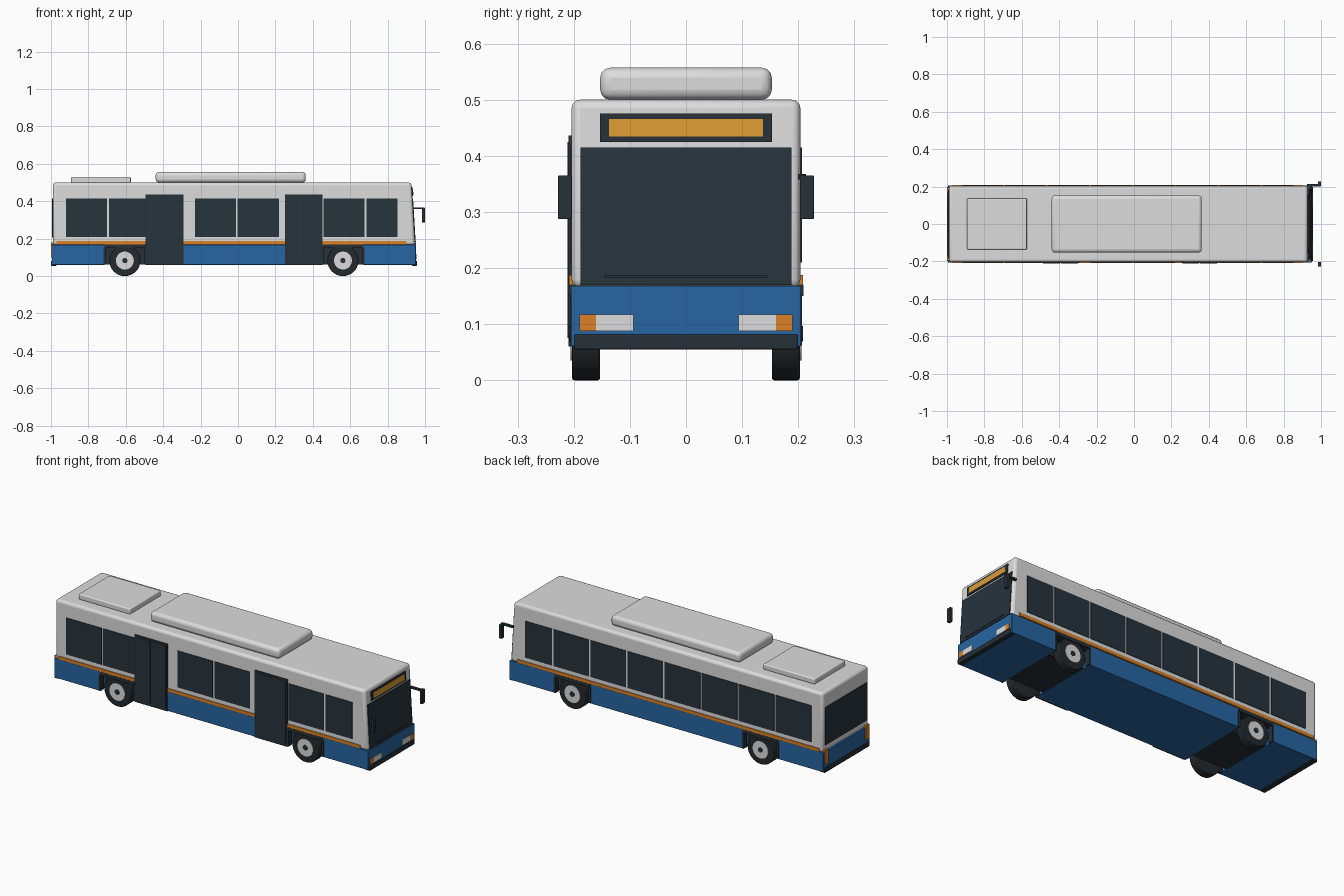
import bpy, bmesh, math
from mathutils import Matrix, Vector

if "Cube" in bpy.data.objects:
    bpy.data.objects.remove(bpy.data.objects["Cube"])


def material(name, r, g, b):
    m = bpy.data.materials.new(name)
    m.use_nodes = True
    m.diffuse_color = (r, g, b, 1)
    m.node_tree.nodes["Principled BSDF"].inputs["Base Color"].default_value = (r, g, b, 1)
    return m


WHITE = material("body white", 0.72, 0.72, 0.72)
BLUE = material("skirt blue", 0.02, 0.13, 0.36)
GLASS = material("dark glass", 0.02, 0.033, 0.045)
TRIM = material("black trim", 0.02, 0.03, 0.038)
TYRE = material("tyre black", 0.018, 0.022, 0.026)
ORANGE = material("lamp orange", 0.72, 0.22, 0.02)
AMBER = material("sign amber", 0.72, 0.33, 0.035)
SILVER = material("hub silver", 0.72, 0.72, 0.72)

HALF = 0.204      # half width of the body
SILL = 0.165      # height where the skirt meets the upper body


def finish(name, bm, mat):
    me = bpy.data.meshes.new(name)
    bm.to_mesh(me)
    bm.free()
    me.materials.append(mat)
    ob = bpy.data.objects.new(name, me)
    bpy.context.scene.collection.objects.link(ob)
    return ob


def smooth(ob):
    bpy.ops.object.select_all(action='DESELECT')
    ob.select_set(True)
    bpy.context.view_layer.objects.active = ob
    bpy.ops.object.shade_smooth_by_angle(angle=math.radians(35))


def lean(z):
    return -0.06 * (z - SILL)


def box(name, x, y, z, mat, bevel=0, slant=False):
    """Box from (min, max) pairs; slant leans the front face like the windscreen."""
    bm = bmesh.new()
    size = [b - a for a, b in (x, y, z)]
    mid = [(a + b) / 2 for a, b in (x, y, z)]
    bmesh.ops.create_cube(bm, size=1, matrix=Matrix.Translation(mid) @ Matrix.Diagonal((*size, 1)))
    if slant:
        for v in bm.verts:
            if v.co.x > 0:
                v.co.x += lean(v.co.z)
    ob = finish(name, bm, mat)
    if bevel:
        mod = ob.modifiers.new("rounded edges", 'BEVEL')
        mod.width, mod.segments = bevel, 3
        smooth(ob)
    return ob


def disc(name, x, y, z, radius, depth, mat, bevel=0):
    bm = bmesh.new()
    bmesh.ops.create_cone(bm, cap_ends=True, segments=32, radius1=radius, radius2=radius, depth=depth,
                          matrix=Matrix.Translation((x, y, z)) @ Matrix.Rotation(math.pi / 2, 4, 'X'))
    ob = finish(name, bm, mat)
    if bevel:
        mod = ob.modifiers.new("rounded edges", 'BEVEL')
        mod.width, mod.segments = bevel, 2
        mod.limit_method = 'ANGLE'
    smooth(ob)


def side_plate(name, x, z, side, mat, out, depth=0.006):
    """Thin plate on one flank, standing out to the given distance."""
    y = sorted((side * (out - depth), side * out))
    return box(name, x, y, z, mat)


# Upper body and roof units
box("upper_body", (-0.99, 0.947), (-HALF, HALF), (SILL, 0.5), WHITE, 0.015, True)
box("roof_unit", (-0.44, 0.362), (-0.153, 0.153), (0.5, 0.557), WHITE, 0.018)
box("rear_roof_hatch", (-0.893, -0.573), (-0.137, 0.137), (0.498, 0.53), WHITE, 0.006)

# Blue skirt in sections between the wheel wells
WELLS = {"rear": (-0.605, -0.713, -0.497), "front": (0.561, 0.452, 0.67)}
for name, x in (("rear", (-0.995, -0.713)), ("middle", (-0.497, 0.452)), ("front", (0.67, 0.951))):
    box(name + "_skirt", x, (-HALF - 0.001, HALF + 0.001), (0.06, SILL + 0.003), BLUE, 0.003)

# Wheel wells, arch trims and wheels
for name, (cx, x0, x1) in WELLS.items():
    box(name + "_wheel_well", (x0, x1), (-0.15, 0.15), (0.062, SILL), TRIM)
    for side, label in ((1, "left"), (-1, "right")):
        tag = f"{label}_{name}"
        side_plate(tag + "_arch_top", (x0, x1), (0.15, 0.17), side, TRIM, 0.209, 0.05)
        for edge in (x0, x1):
            side_plate(tag + "_arch_side", (edge - 0.006, edge + 0.006), (0.062, 0.152), side, TRIM, 0.207, 0.03)
        disc(tag + "_tyre", cx, side * 0.178, 0.083, 0.083, 0.05, TYRE, 0.004)
        disc(tag + "_hub", cx, side * 0.203, 0.083, 0.048, 0.006, SILVER)
        disc(tag + "_hub_cap", cx, side * 0.2055, 0.083, 0.014, 0.006, TRIM)

# Side windows on an even spacing; the right flank leaves room for two doors
PITCH = 0.2296
windows = [(-0.92 + i * PITCH, -0.92 + (i + 1) * PITCH - 0.01) for i in range(7)] + [(0.687, 0.853)]
for i, x in enumerate(windows):
    side_plate(f"left_window_{i + 1}", x, (0.21, 0.415), 1, GLASS, 0.207)
    if i not in (2, 5):
        side_plate(f"right_window_{i + 1}", x, (0.21, 0.415), -1, GLASS, 0.207)

# Waist stripes
for side, label in ((1, "left"), (-1, "right")):
    side_plate(label + "_stripe", (-0.97, 0.902), (0.17, 0.188), side, ORANGE, 0.2085, 0.008)

# Doors, each with two leaves
for name, x0, x1 in (("rear_door", -0.495, -0.292), ("front_door", 0.25, 0.452)):
    mid = (x0 + x1) / 2
    side_plate(name + "_frame", (x0, x1), (0.06, 0.436), -1, TRIM, 0.2095, 0.008)
    for k, x in enumerate(((x0 + 0.008, mid - 0.003), (mid + 0.003, x1 - 0.008))):
        side_plate(f"{name}_leaf_{k + 1}", x, (0.075, 0.425), -1, GLASS, 0.2115, 0.004)

# Front: windscreen, wiper, destination sign, lamps and bumper
box("windscreen", (0.943, 0.951), (-0.188, 0.188), (0.17, 0.415), GLASS, 0, True)
box("wiper", (0.95, 0.954), (-0.146, 0.146), (0.183, 0.187), TRIM, 0, True)
box("sign_frame", (0.943, 0.952), (-0.153, 0.153), (0.425, 0.475), TRIM, 0, True)
box("sign_panel", (0.95, 0.954), (-0.137, 0.137), (0.434, 0.466), AMBER, 0, True)
box("front_bumper", (0.93, 0.957), (-0.199, 0.199), (0.055, 0.082), TRIM, 0.003)
for side, label in ((1, "left"), (-1, "right")):
    box(label + "_headlight", (0.947, 0.954), sorted((side * 0.094, side * 0.16)), (0.088, 0.117), SILVER)
    box(label + "_indicator", (0.947, 0.954), sorted((side * 0.16, side * 0.19)), (0.088, 0.117), ORANGE)

# Rear: window, lamps and bumper
box("rear_window", (-0.995, -0.987), (-0.185, 0.185), (0.205, 0.415), GLASS)
box("rear_bumper", (-1.0, -0.97), (-0.199, 0.199), (0.055, 0.082), TRIM, 0.003)
for side, label in ((1, "left"), (-1, "right")):
    box(label + "_tail_lamp", (-0.999, -0.985), sorted((side * 0.165, side * 0.196)), (0.1, 0.18), ORANGE)

# Mirrors, with the long arm on the left one
for side, label in ((1, "left"), (-1, "right")):
    box(label + "_mirror", (0.984, 1.0), sorted((side * 0.203, side * 0.228)), (0.287, 0.365), TRIM, 0.002)
box("left_mirror_arm", (0.925, 0.996), (0.2, 0.214), (0.358, 0.368), TRIM)
